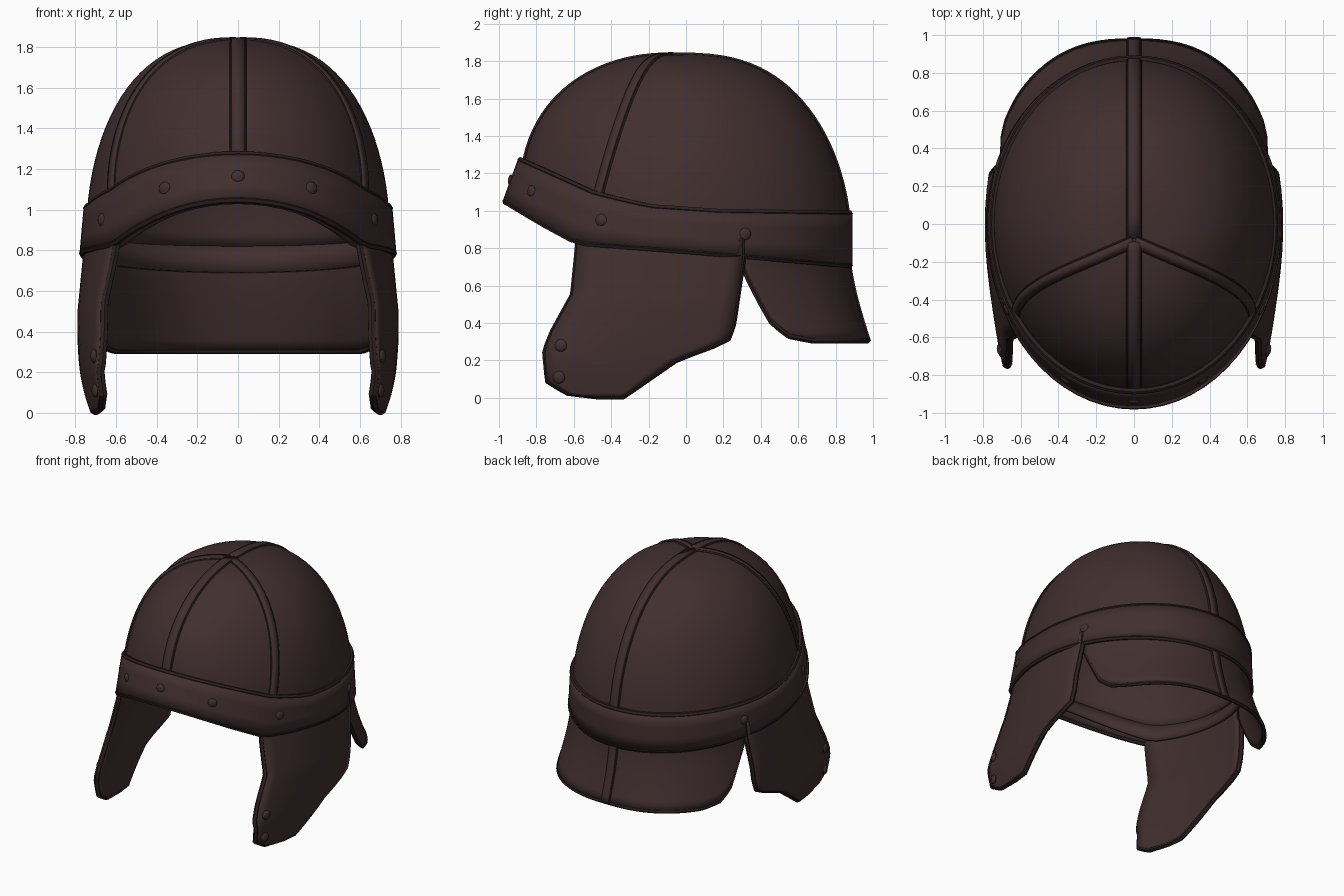
import bpy, bmesh
from math import sin, cos, pi, radians
from mathutils import Vector

old = bpy.data.objects.get("Cube")
if old:
    bpy.data.objects.remove(old)


def material(name, rgb):
    m = bpy.data.materials.new(name)
    m.use_nodes = True
    m.diffuse_color = (*rgb, 1)
    b = m.node_tree.nodes["Principled BSDF"]
    b.inputs["Base Color"].default_value = (*rgb, 1)
    b.inputs["Roughness"].default_value = 0.8
    return m


LEATHER = material("brown leather", (0.053, 0.028, 0.028))
SEAM = material("dark seam", (0.026, 0.014, 0.014))


def lerp(a, b, t):
    return a + (b - a) * t


def interp(keys, x):
    """Linear lookup in a list of increasing (x, value) pairs."""
    for (x0, v0), (x1, v1) in zip(keys, keys[1:]):
        if x <= x1:
            return lerp(v0, v1, max(0, (x - x0) / (x1 - x0)))
    return keys[-1][1]


def finish(ob):
    bpy.ops.object.select_all(action="DESELECT")
    ob.select_set(True)
    bpy.context.view_layer.objects.active = ob
    bpy.ops.object.shade_smooth_by_angle(angle=radians(40))


def add_mesh(name, bm, mat):
    me = bpy.data.meshes.new(name)
    bm.to_mesh(me)
    bm.free()
    me.materials.append(mat)
    ob = bpy.data.objects.new(name, me)
    bpy.context.collection.objects.link(ob)
    finish(ob)
    return ob


def sheet(name, f, us, vs, thick, mat=LEATHER, flip=False):
    """Thick sheet through the points f(u, v)."""
    bm = bmesh.new()
    rows = [[bm.verts.new(f(u, v)) for u in us] for v in vs]
    for lo, hi in zip(rows, rows[1:]):
        for i in range(len(us) - 1):
            q = [lo[i], lo[i + 1], hi[i + 1], hi[i]]
            bm.faces.new(q[::-1] if flip else q)
    bmesh.ops.remove_doubles(bm, verts=bm.verts, dist=0.0005)
    ob = add_mesh(name, bm, mat)
    mod = ob.modifiers.new("thickness", "SOLIDIFY")
    mod.thickness, mod.offset = thick, 0


def cord(name, pts, radius=0.012, cyclic=False):
    """Round cord along a path, turned into a mesh."""
    cu = bpy.data.curves.new(name, "CURVE")
    cu.dimensions = "3D"
    cu.bevel_depth, cu.bevel_resolution = radius, 1
    cu.use_fill_caps = True
    sp = cu.splines.new("POLY")
    sp.points.add(len(pts) - 1)
    for p, co in zip(sp.points, pts):
        p.co = (*co, 1)
    sp.use_cyclic_u = cyclic
    cu.materials.append(SEAM)
    ob = bpy.data.objects.new(name, cu)
    bpy.context.collection.objects.link(ob)
    bpy.ops.object.select_all(action="DESELECT")
    ob.select_set(True)
    bpy.context.view_layer.objects.active = ob
    bpy.ops.object.convert(target="MESH")
    finish(bpy.context.object)


def strap(name, pts, width, centre):
    """Flat strap lying on a surface, with a seam along both edges."""
    rows = []
    for i, p in enumerate(pts):
        n = (p - centre).normalized()
        t = (pts[min(i + 1, len(pts) - 1)] - pts[max(i - 1, 0)]).normalized()
        side = n.cross(t).normalized() * width / 2
        rows.append((p + n * 0.012 - side, p + n * 0.012 + side))
    sheet(name, lambda u, v: rows[u][v], range(len(pts)), (0, 1), 0.02, flip=True)
    for k in (0, 1):
        cord(name + "_seam", [r[k] for r in rows], 0.01)


def rivet(name, p, normal, radius=0.034):
    bm = bmesh.new()
    bmesh.ops.create_uvsphere(bm, u_segments=14, v_segments=8, radius=radius)
    bmesh.ops.scale(bm, vec=(1, 1, 0.5), verts=bm.verts)
    ob = add_mesh(name, bm, LEATHER)
    ob.location = p
    ob.rotation_mode = "QUATERNION"
    ob.rotation_quaternion = Vector((0, 0, 1)).rotation_difference(normal)


# Brow band heights, looked up by the sine of the angle around the head
BOTTOM = [(-1, 1.05), (-0.8, 0.935), (-0.6, 0.83), (0, 0.785), (1, 0.71)]
TOP = [(-1, 1.27), (-0.55, 1.09), (-0.22, 1.02), (0.2, 0.995), (1, 0.985)]
# Roundness of the cap: fuller at the sides and the back
ROUND = [(-1, 1), (0, 0.75), (1, 0.65)]


def band(a, v):
    s = sin(a)
    depth = lerp(0.965, 0.885, v) if s < 0 else 0.875
    return Vector((lerp(0.765, 0.745, v) * cos(a), depth * s,
                   lerp(interp(BOTTOM, s), interp(TOP, s), v)))


def dome(a, e):
    r = max(0, cos(e)) ** interp(ROUND, sin(a))
    return Vector((0.735 * cos(a) * r, 0.865 * sin(a) * r - 0.09 * sin(e) ** 2,
                   lerp(band(a, 0.4).z, 1.825, sin(e))))


def liner(a, v):
    low = Vector((0.715 * cos(a), 0.84 * sin(a), band(a, 0).z - 0.02))
    return low.lerp(dome(a, 0), v)


def steps(a, b, n):
    return [lerp(a, b, i / n) for i in range(n + 1)]


ring = steps(-pi, pi, 64)

# Skull cap, its lower lining and the brow band
sheet("skull_cap", dome, ring, steps(0, pi / 2, 24), 0.025)
sheet("inner_lining", liner, ring, steps(0, 1, 2), 0.02)
sheet("brow_band", band, ring, steps(0, 1, 3), 0.03)
for label, v in (("lower", 0), ("upper", 1)):
    cord("band_" + label + "_edge", [band(a, v) for a in ring[:-1]], 0.018, True)

# Straps over the skull cap
head = Vector((0, 0, 0.95))
for label, a, turn in (("front", -90, 0), ("back", 90, 0),
                       ("left", -35, 14), ("right", -145, -14)):
    path = [dome(radians(a + turn * sin(e)), e) for e in steps(0.12, pi / 2 - 0.002, 26)]
    strap(label + "_strap", path, 0.065 if turn == 0 else 0.05, head)

# Flared neck guard
GUARD_EDGE = [(0.35, 0.7), (0.41, 0.57), (0.49, 0.4), (0.57, 0.33), (0.7, 0.305), (1, 0.305)]


def guard(a, v):
    s = sin(a)
    z = lerp(interp(GUARD_EDGE, s), interp(BOTTOM, s) + 0.05, v)
    flare = max(0, (0.74 - z) / 0.44) ** 1.4
    wide = abs(cos(a)) ** (1 - 0.22 * flare) * (1 if cos(a) > 0 else -1)
    return Vector(((0.745 + 0.045 * flare) * wide, (0.86 + 0.11 * flare) * s, z))


arc = steps(radians(20.5), radians(159.5), 48)
sheet("neck_guard", guard, arc, steps(0, 1, 8), 0.025)
cord("neck_guard_edge", [guard(arc[0], v) for v in steps(1, 0.1, 6)]
     + [guard(a, 0) for a in arc] + [guard(arc[-1], v) for v in steps(0.1, 1, 6)], 0.016)
strap("neck_guard_strap", [guard(pi / 2, v) for v in steps(0, 1, 8)], 0.06,
      Vector((0, 0, 0.55)))

# Cheek guards: front and back edge by height
FRONT = [(0.01, -0.46), (0.03, -0.63), (0.09, -0.735), (0.25, -0.75), (0.35, -0.71),
         (0.55, -0.6), (0.85, -0.57)]
BACK = [(0.01, -0.34), (0.03, -0.31), (0.21, -0.05), (0.31, 0.22), (0.4, 0.25), (0.74, 0.3)]
levels = [0.01, 0.03, 0.06] + steps(0.09, 0.85, 20)


def cheek(side, y, z):
    bend = 0.15 * (max(0, -y) / 0.6) ** 2 * lerp(0.35, 1, min(1, max(0, (z - 0.2) / 0.6)))
    tuck = 0.3 * max(0, 0.4 - z) ** 2 + 0.035 * max(0, (z - 0.5) / 0.35)
    return Vector((side * (0.77 - bend - tuck - 0.3 * max(0, y) ** 2), y, z))


def cheek_at(side):
    return lambda u, z: cheek(side, lerp(interp(FRONT, z), interp(BACK, z), u), z)


for label, side in (("left", 1), ("right", -1)):
    f = cheek_at(side)
    sheet(label + "_cheek_guard", f, steps(0, 1, 12), levels, 0.04, flip=side < 0)
    cord(label + "_cheek_edge", [f(0, z) for z in reversed(levels)]
         + [f(1, z) for z in levels], 0.02)
    for y, z in ((-0.67, 0.28), (-0.68, 0.11)):
        p = cheek(side, y, z)
        rivet(label + "_cheek_rivet", p + Vector((side * 0.024, 0, 0)),
              Vector((side, -0.3, 0)))

# Rivets around the brow band
for deg in (-90, -62, -118, -29, -151, 21, 159):
    a = radians(deg)
    n = Vector((cos(a) / 0.75, sin(a) / 0.9, 0)).normalized()
    rivet("band_rivet", band(a, 0.5) + n * 0.01, n)
